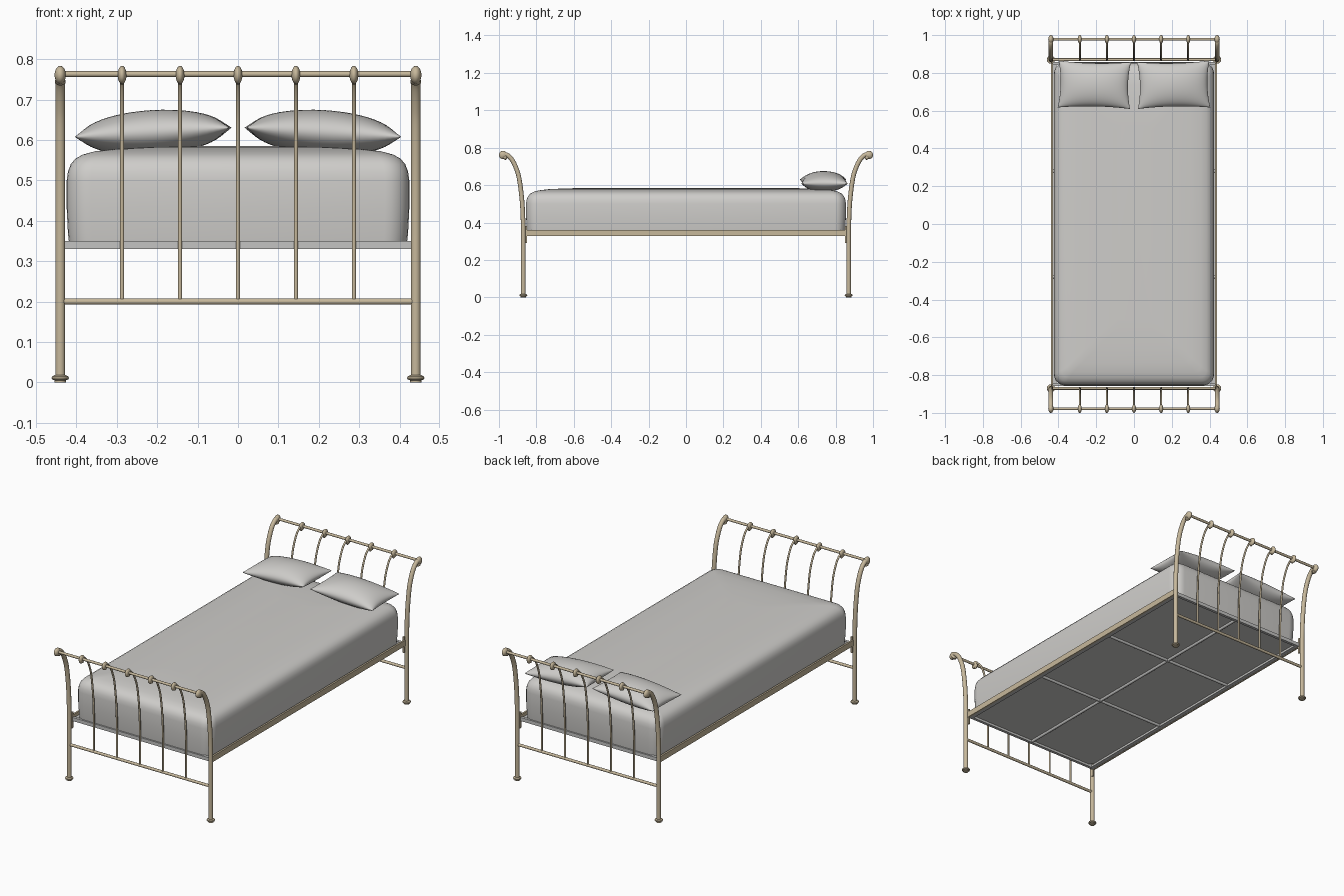
import bpy, bmesh, math
from mathutils import Vector

if "Cube" in bpy.data.objects:
    bpy.data.objects.remove(bpy.data.objects["Cube"])


def material(name, rgb):
    m = bpy.data.materials.new(name)
    m.diffuse_color = (*rgb, 1)
    m.use_nodes = True
    m.node_tree.nodes["Principled BSDF"].inputs["Base Color"].default_value = m.diffuse_color
    return m


TAN = material("antique cream metal", (0.57, 0.48, 0.33))
LINEN = material("pale grey linen", (0.62, 0.61, 0.59))
STEEL = material("grey steel", (0.55, 0.55, 0.54))


def finish(name, bm, mat, angle=40):
    bmesh.ops.recalc_face_normals(bm, faces=bm.faces)
    me = bpy.data.meshes.new(name)
    bm.to_mesh(me)
    bm.free()
    me.materials.append(mat)
    ob = bpy.data.objects.new(name, me)
    bpy.context.collection.objects.link(ob)
    bpy.ops.object.select_all(action='DESELECT')
    ob.select_set(True)
    bpy.context.view_layer.objects.active = ob
    bpy.ops.object.shade_smooth_by_angle(angle=math.radians(angle))
    return ob


def skin(bm, rings):
    # join closed rings of points and cap both ends
    loops = [[bm.verts.new(p) for p in r] for r in rings]
    n = len(loops[0])
    for a, b in zip(loops, loops[1:]):
        for i in range(n):
            bm.faces.new((a[i], a[(i + 1) % n], b[(i + 1) % n], b[i]))
    bm.faces.new(loops[0])
    bm.faces.new(loops[-1])


def tube(name, pts, radii, mat=TAN, sides=16):
    # sweep circles along a path; one radius or one per point
    pts = [Vector(p) for p in pts]
    if not isinstance(radii, (list, tuple)):
        radii = [radii] * len(pts)
    span = pts[-1] - pts[0]
    ref = Vector((0, 1, 0)) if abs(span.x) > 0.8 * span.length else Vector((1, 0, 0))
    rings = []
    for i, p in enumerate(pts):
        t = (pts[min(i + 1, len(pts) - 1)] - pts[max(i - 1, 0)]).normalized()
        b = t.cross(ref).normalized()
        a = b.cross(t)
        rings.append([p + radii[i] * (a * math.cos(k * math.tau / sides) + b * math.sin(k * math.tau / sides))
                      for k in range(sides)])
    bm = bmesh.new()
    skin(bm, rings)
    return finish(name, bm, mat)


def box(name, c, s, mat):
    bm = bmesh.new()
    bmesh.ops.create_cube(bm, size=1)
    for v in bm.verts:
        v.co = Vector([c[i] + v.co[i] * s[i] for i in range(3)])
    return finish(name, bm, mat)


def smooth_path(ctrl, steps=5):
    # Catmull-Rom interpolation of (y, z) points
    c = [ctrl[0]] + ctrl + [ctrl[-1]]
    out = []
    for i in range(1, len(c) - 2):
        for k in range(steps):
            t = k / steps
            out.append([0.5 * (2 * c[i][j] + (c[i + 1][j] - c[i - 1][j]) * t
                        + (2 * c[i - 1][j] - 5 * c[i][j] + 4 * c[i + 1][j] - c[i + 2][j]) * t * t
                        + (3 * c[i][j] - c[i - 1][j] - 3 * c[i + 1][j] + c[i + 2][j]) * t ** 3) for j in (0, 1)])
    return out + [list(ctrl[-1])]


CURVE = smooth_path([(0.87, 0.36), (0.873, 0.46), (0.880, 0.55), (0.893, 0.64), (0.908, 0.69),
                     (0.927, 0.73), (0.945, 0.752), (0.962, 0.763), (0.978, 0.763)])


def bar(name, x, side, z0, r):
    # upright that bends outward at the top, with collar and end knob
    path = [(x, side * 0.87, z0)] + [(x, side * y, z) for y, z in CURVE]
    tube(name, path, r)
    d = Vector((0, side * 0.4, -1)).normalized()
    p = Vector((x, side * 0.973, 0.738))
    tube(name + "_curl", [p, p - d * 0.004, p - d * 0.008, p - d * 0.02],
         [r * 0.7, r * 1.1, r * 1.1, r * 0.8])
    w = 0.014 if r > 0.01 else 0.011
    ang = [math.pi * k / 10 for k in range(11)]
    tube(name + "_knob", [(x - w * math.cos(a), side * 0.978, 0.761) for a in ang],
         [max(0.0225 * math.sin(a), 0.002) for a in ang], sides=20)


# head and foot ends
for side, end in ((-1, "foot"), (1, "head")):
    for x in (-0.44, 0.44):
        bar(end + "_post", x, side, 0.0, 0.0122)
        y = side * 0.87
        tube(end + "_post_foot", [(x, y, z) for z in (0, 0.005, 0.007, 0.011, 0.015, 0.018)],
             [0.014, 0.014, 0.020, 0.0215, 0.020, 0.013], sides=20)
        box(end + "_rail_bracket", (x * 0.982, side * 0.857, 0.335), (0.008, 0.012, 0.09), TAN)
    for i in range(-2, 3):
        bar(end + "_spindle", i * 0.1435, side, 0.2, 0.0052)
    tube(end + "_lower_bar", [(-0.44, side * 0.87, 0.2), (0.44, side * 0.87, 0.2)], 0.0078)
    tube(end + "_top_bar", [(-0.44, side * 0.978, 0.763), (0.44, side * 0.978, 0.763)], 0.0072)
    box(end + "_base_bar", (0, side * 0.85, 0.34), (0.86, 0.016, 0.02), STEEL)

# side rails and base frame
for s in (-1, 1):
    box("side_rail", (s * 0.435, 0, 0.345), (0.010, 1.72, 0.032), TAN)
    box("side_ledge", (s * 0.42, 0, 0.336), (0.022, 1.7, 0.012), STEEL)
    tube("cross_slat", [(-0.43, s * 0.28, 0.339), (0.43, s * 0.28, 0.339)], 0.008, STEEL)
tube("centre_slat", [(0, -0.85, 0.339), (0, 0.85, 0.339)], 0.008, STEEL)


# mattress: stacked rounded rectangles
def rounded(hx, hy, r, z):
    pts = []
    for q, (sx, sy) in enumerate(((1, 1), (-1, 1), (-1, -1), (1, -1))):
        for k in range(7):
            a = (q + k / 6) * math.pi / 2
            pts.append((sx * (hx - r) + r * math.cos(a), sy * (hy - r) + r * math.sin(a), z))
    return pts


layers = [(0.006, 0.343), (0.003, 0.37), (0, 0.43), (0, 0.50), (0.003, 0.522), (0.010, 0.540), (0.022, 0.554),
          (0.04, 0.564), (0.07, 0.572), (0.12, 0.578), (0.2, 0.582), (0.33, 0.585)]
bm = bmesh.new()
skin(bm, [rounded(0.424 - d, 0.855 - d, max(0.06 - d * 0.5, 0.03), z) for d, z in layers])
finish("mattress", bm, LINEN)

# pillows: two bulging sheets with pinched corners
N = 24
for s in (-1, 1):
    bm = bmesh.new()
    for top in (1, -1):
        grid = []
        for i in range(N + 1):
            u = math.sin((i / N - 0.5) * math.pi)
            row = []
            for j in range(N + 1):
                v = math.sin((j / N - 0.5) * math.pi)
                h = max(0, (1 - u * u) * (1 - v * v)) ** 0.5
                row.append(bm.verts.new((0.192 * u * (1 - 0.07 * (1 - v * v)),
                                         0.124 * v * (1 - 0.08 * (1 - u * u)), top * 0.055 * h)))
            grid.append(row)
        for i in range(N):
            for j in range(N):
                bm.faces.new((grid[i][j], grid[i + 1][j], grid[i + 1][j + 1], grid[i][j + 1]))
    bmesh.ops.remove_doubles(bm, verts=bm.verts, dist=1e-5)
    ob = finish("pillow", bm, LINEN, 60)
    ob.location = (s * 0.21, 0.737, 0.619)
    ob.rotation_euler = (0, s * 0.06, s * 0.02)
